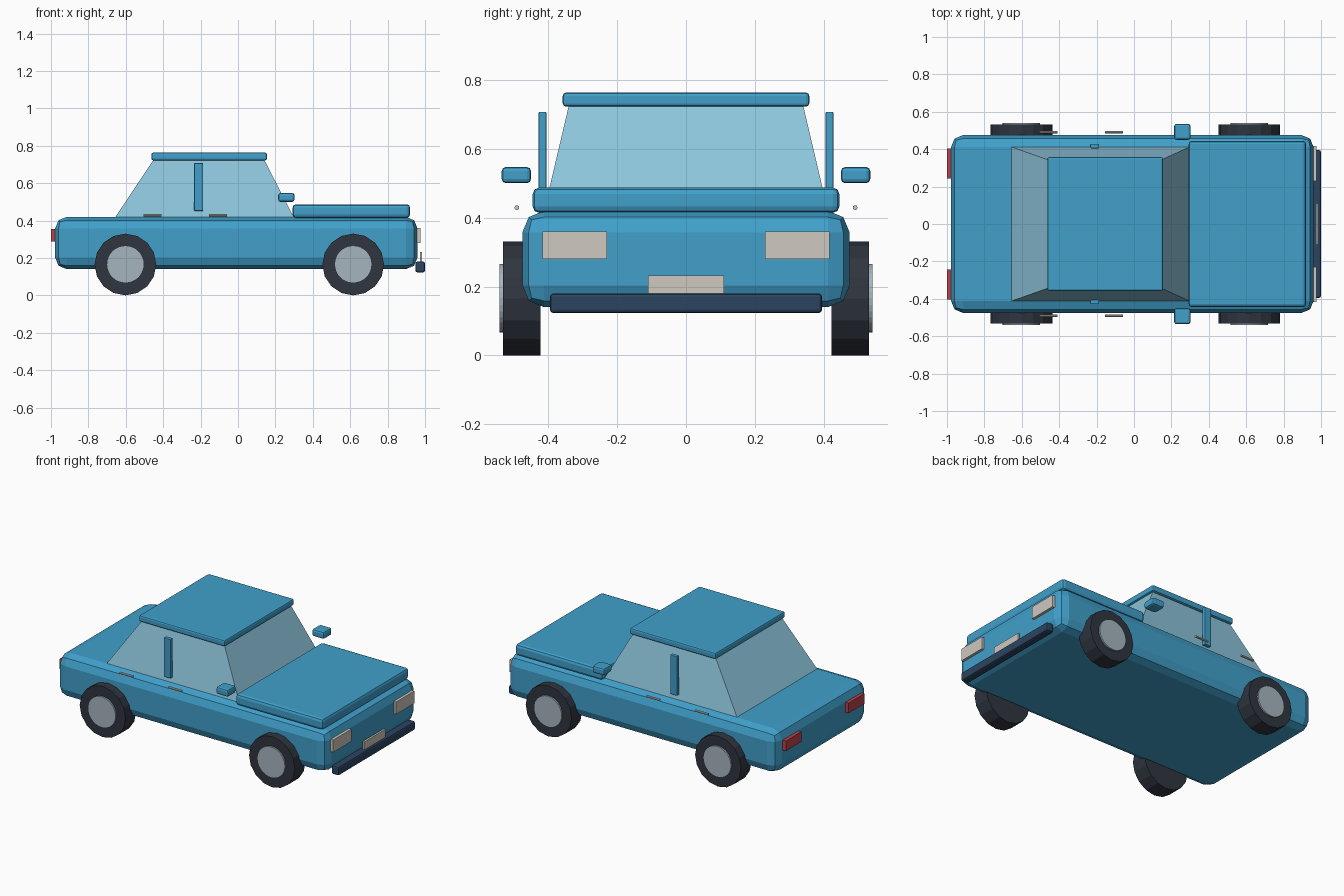
import bpy, bmesh, math
from mathutils import Matrix, Vector

if "Cube" in bpy.data.objects:
    bpy.data.objects.remove(bpy.data.objects["Cube"])


def material(name, rgb):
    m = bpy.data.materials.new(name)
    m.diffuse_color = (*rgb, 1)
    m.use_nodes = True
    m.node_tree.nodes["Principled BSDF"].inputs["Base Color"].default_value = m.diffuse_color
    return m


PAINT = material("blue paint", (0.052, 0.35, 0.60))
GLASS = material("pale blue glass", (0.27, 0.56, 0.72))
RUBBER = material("tyre rubber", (0.028, 0.035, 0.05))
HUB = material("hub grey", (0.38, 0.46, 0.52))
NAVY = material("navy bumper", (0.024, 0.058, 0.12))
LAMP = material("lamp cream", (0.62, 0.58, 0.52))
RED = material("tail red", (0.5, 0.055, 0.065))


def finish(name, bm, mat):
    bmesh.ops.recalc_face_normals(bm, faces=bm.faces)
    mesh = bpy.data.meshes.new(name)
    bm.to_mesh(mesh)
    bm.free()
    mesh.materials.append(mat)
    obj = bpy.data.objects.new(name, mesh)
    bpy.context.collection.objects.link(obj)
    return obj


def box(name, lo, hi, mat, bevel=0.0, segments=2):
    """Axis-aligned box between two corners, with optional rounded edges."""
    lo, hi = Vector(lo), Vector(hi)
    bm = bmesh.new()
    bmesh.ops.create_cube(bm, size=1)
    for v in bm.verts:
        v.co = (lo + hi) / 2 + v.co * (hi - lo)
    if bevel:
        bmesh.ops.bevel(bm, geom=bm.edges[:], offset=bevel, segments=segments,
                        profile=0.5, affect='EDGES')
    return finish(name, bm, mat)


def side_box(name, x, y, z, mat, bevel=0.0):
    """A box on both sides of the car; y is given outward from the middle."""
    for side, s in (("left", 1), ("right", -1)):
        ys = sorted((s * y[0], s * y[1]))
        box(f"{side}_{name}", (x[0], ys[0], z[0]), (x[1], ys[1], z[1]), mat, bevel)


def cylinder(name, centre, radius, depth, sides, mat, axis='X', turn=0.0):
    """Cylinder with its axis along y (axis X turn) or along x (axis Y turn)."""
    bm = bmesh.new()
    bmesh.ops.create_cone(bm, cap_ends=True, segments=sides, radius1=radius,
                          radius2=radius, depth=depth,
                          matrix=Matrix.Translation(centre)
                          @ Matrix.Rotation(math.pi / 2, 4, axis)
                          @ Matrix.Rotation(turn, 4, 'Z'))
    return finish(name, bm, mat)


# Body shell, bonnet and roof
box("body", (-0.978, -0.475, 0.14), (0.96, 0.475, 0.42), PAINT, 0.063)
box("bonnet", (0.292, -0.445, 0.414), (0.92, 0.445, 0.487), PAINT, 0.018)
box("roof", (-0.463, -0.358, 0.722), (0.155, 0.358, 0.763), PAINT, 0.01)

# Tapered glass cabin
cabin = box("cabin_glass", (-0.655, -0.412, 0.42), (0.297, 0.412, 0.735), GLASS)
for v in cabin.data.vertices:
    if v.co.z > 0.6:
        v.co.x = -0.445 if v.co.x < 0 else 0.135
        v.co.y = math.copysign(0.338, v.co.y)

# Door pillars and mirrors
side_box("door_pillar", (-0.234, -0.186), (0.405, 0.428), (0.452, 0.707), PAINT, 0.003)
side_box("mirror", (0.215, 0.302), (0.45, 0.535), (0.50, 0.547), PAINT, 0.012)

# Wheels, hubs and door handles
for side, s in (("left", 1), ("right", -1)):
    for end, x in (("front", 0.616), ("rear", -0.602)):
        cylinder(f"{side}_{end}_tyre", (x, s * 0.477, 0.165), 0.165, 0.108, 16, RUBBER)
        cylinder(f"{side}_{end}_hub", (x, s * 0.51, 0.166), 0.1, 0.062, 32, HUB)
    for end, x in (("front", -0.108), ("rear", -0.458)):
        cylinder(f"{side}_{end}_handle", (x, s * 0.491, 0.429), 0.007, 0.096, 10, LAMP, 'Y')

# Lights, plate and bumper
side_box("headlight", (0.95, 0.977), (0.23, 0.417), (0.28, 0.36), LAMP)
side_box("taillight", (-1.0, -0.976), (0.243, 0.403), (0.288, 0.354), RED)
box("number_plate", (0.972, -0.11, 0.14), (0.985, 0.11, 0.232), LAMP)
box("front_bumper", (0.948, -0.395, 0.123), (1.0, 0.395, 0.18), NAVY, 0.01)
